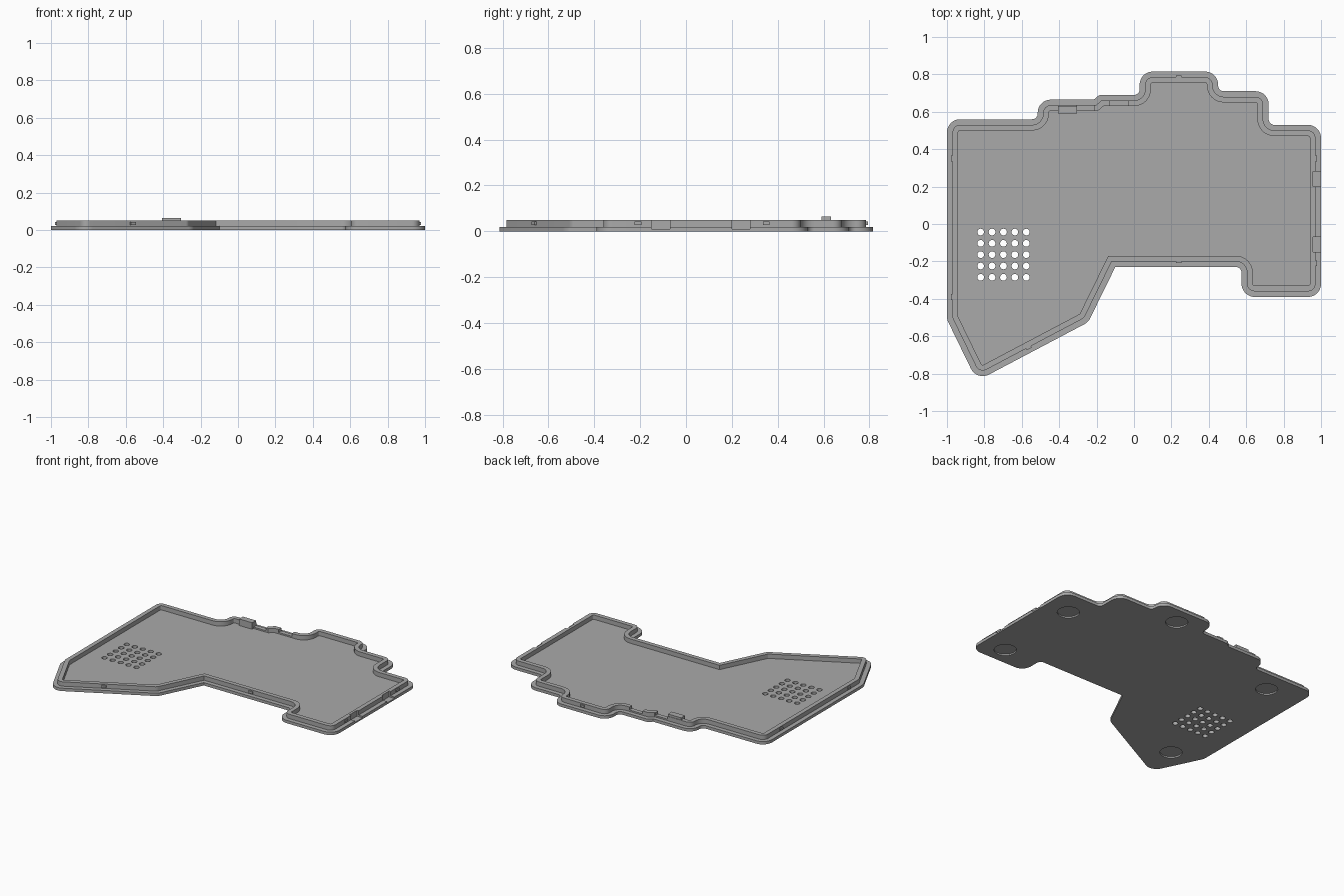
import bpy, bmesh, math
from mathutils import Vector

old = bpy.data.objects.get("Cube")
if old:
    bpy.data.objects.remove(old, do_unlink=True)

grey = bpy.data.materials.new("case grey")
grey.use_nodes = True
COLOUR = (0.4, 0.4, 0.4, 1)
grey.diffuse_color = COLOUR
grey.node_tree.nodes["Principled BSDF"].inputs["Base Color"].default_value = COLOUR

# Outline corners, clockwise from above: x, y, corner radius
OUTLINE = [
    (-1, .56, .07), (-.515, .56, .03), (-.515, .665, .07), (-.215, .665, 0),
    (-.185, .69, .03), (.03, .69, .03), (.03, .815, .07), (.45, .815, .07),
    (.45, .71, .03), (.72, .71, .07), (.72, .53, .03), (1, .53, .07),
    (1, -.39, .07), (.575, -.39, .07), (.575, -.23, .03), (-.1, -.23, 0),
    (-.245, -.525, .07), (-.84, -.839, .07), (-1, -.51, .07),
]


def outline(inset):
    """Rounded outline moved inwards; the point count stays the same."""
    pts = [Vector(p[:2]) for p in OUTLINE]
    loop = []
    for i, p in enumerate(pts):
        a = (p - pts[i - 1]).normalized()
        b = (pts[(i + 1) % len(pts)] - p).normalized()
        turn = math.atan2(a.x * b.y - a.y * b.x, a.dot(b))
        half = math.tan(abs(turn) / 2)
        na, nb = Vector((a.y, -a.x)), Vector((b.y, -b.x))
        corner = p + (na + nb) * inset / (1 + na.dot(nb))
        radius = OUTLINE[i][2]
        if radius == 0:
            loop.append(corner)
            continue
        radius = max(radius + math.copysign(inset, turn), .006)
        start = corner - a * radius * half
        side = Vector((-a.y, a.x)) * math.copysign(1, turn)
        for k in range(9):
            t = abs(turn) * k / 8
            loop.append(start + a * radius * math.sin(t) + side * radius * (1 - math.cos(t)))
    return loop


def finish(bm, name):
    bmesh.ops.recalc_face_normals(bm, faces=bm.faces)
    mesh = bpy.data.meshes.new(name)
    bm.to_mesh(mesh)
    bm.free()
    mesh.materials.append(grey)
    obj = bpy.data.objects.new(name, mesh)
    bpy.context.collection.objects.link(obj)
    return obj


def add_box(bm, x0, x1, y0, y1, z0, z1):
    new = bmesh.ops.create_cube(bm, size=1)["verts"]
    for v in new:
        v.co = Vector(((x0 + x1) / 2 + v.co.x * (x1 - x0),
                       (y0 + y1) / 2 + v.co.y * (y1 - y0),
                       (z0 + z1) / 2 + v.co.z * (z1 - z0)))
    return new


def add_cylinder(bm, x, y, radius, z0, z1, sides):
    new = bmesh.ops.create_cone(bm, cap_ends=True, segments=sides, radius1=radius,
                                radius2=radius, depth=z1 - z0)["verts"]
    bmesh.ops.translate(bm, verts=new, vec=(x, y, (z0 + z1) / 2))


def cut(obj, cutter):
    cutter.hide_render = True
    cutter.hide_viewport = True
    mod = obj.modifiers.new("cut", "BOOLEAN")
    mod.operation = "DIFFERENCE"
    mod.solver = "EXACT"
    mod.object = cutter
    bpy.context.view_layer.objects.active = obj
    bpy.ops.object.modifier_apply(modifier=mod.name)


def shade(obj):
    bpy.ops.object.select_all(action="DESELECT")
    obj.select_set(True)
    bpy.context.view_layer.objects.active = obj
    bpy.ops.object.shade_smooth_by_angle(angle=math.radians(30))


# Base plate
FLOOR, TOP = .02, .05
bm = bmesh.new()
face = bm.faces.new([bm.verts.new((p.x, p.y, 0)) for p in outline(0)])
up = bmesh.ops.extrude_face_region(bm, geom=[face])["geom"]
bmesh.ops.translate(bm, vec=(0, 0, FLOOR),
                    verts=[g for g in up if isinstance(g, bmesh.types.BMVert)])
base = finish(bm, "base_plate")

# Raised rim wall
bm = bmesh.new()
outer, inner = outline(.03), outline(.06)
rings = [[bm.verts.new((p.x, p.y, z)) for p in loop]
         for loop, z in ((outer, .012), (outer, TOP), (inner, TOP), (inner, .012))]
for r in range(4):
    lo, hi = rings[r], rings[(r + 1) % 4]
    for i in range(len(lo)):
        bm.faces.new((lo[i - 1], lo[i], hi[i], hi[i - 1]))
rim = finish(bm, "rim_wall")

# Speaker holes and round foot recesses
bm = bmesh.new()
for i in range(5):
    for j in range(5):
        add_cylinder(bm, -.82 + .061 * i, -.043 - .0605 * j, .018, -.05, .1, 20)
for x, y in ((-.79, -.58), (-.74, .41), (.23, .69), (.83, .35), (.83, -.265)):
    add_cylinder(bm, x, y, .07, -.05, .01, 40)
cut(base, finish(bm, "hole_cutter"))

# Side port recesses through ledge and wall face
bm = bmesh.new()
for y in (.24, -.11):
    add_box(bm, .958, 1.1, y - .04, y + .04, .01, .1)
side_cutter = finish(bm, "side_port_cutter")
cut(base, side_cutter)
cut(rim, side_cutter)

# Openings in the back wall
bm = bmesh.new()
add_box(bm, -.305, -.21, .58, .7, .03, .1)
add_box(bm, -.13, -.03, .61, .72, .03, .1)
cut(rim, finish(bm, "back_opening_cutter"))

# Raised block on the back wall
bm = bmesh.new()
add_box(bm, -.405, -.305, .59, .632, .015, .065)
finish(bm, "back_block")

# Snap ridges around the rim: x, y, angle
RIDGES = ((-.972, .35, 90), (-.972, -.39, 90), (.972, .35, 90), (.972, -.21, 90),
          (.24, .787, 0), (.24, -.202, 0), (-.562, -.662, 28))
for x, y, angle in RIDGES:
    bm = bmesh.new()
    add_box(bm, -.015, .015, -.006, .006, .027, .042)
    ridge = finish(bm, "snap_ridge")
    ridge.location = (x, y, 0)
    ridge.rotation_euler.z = math.radians(angle)

for obj in (base, rim):
    shade(obj)
